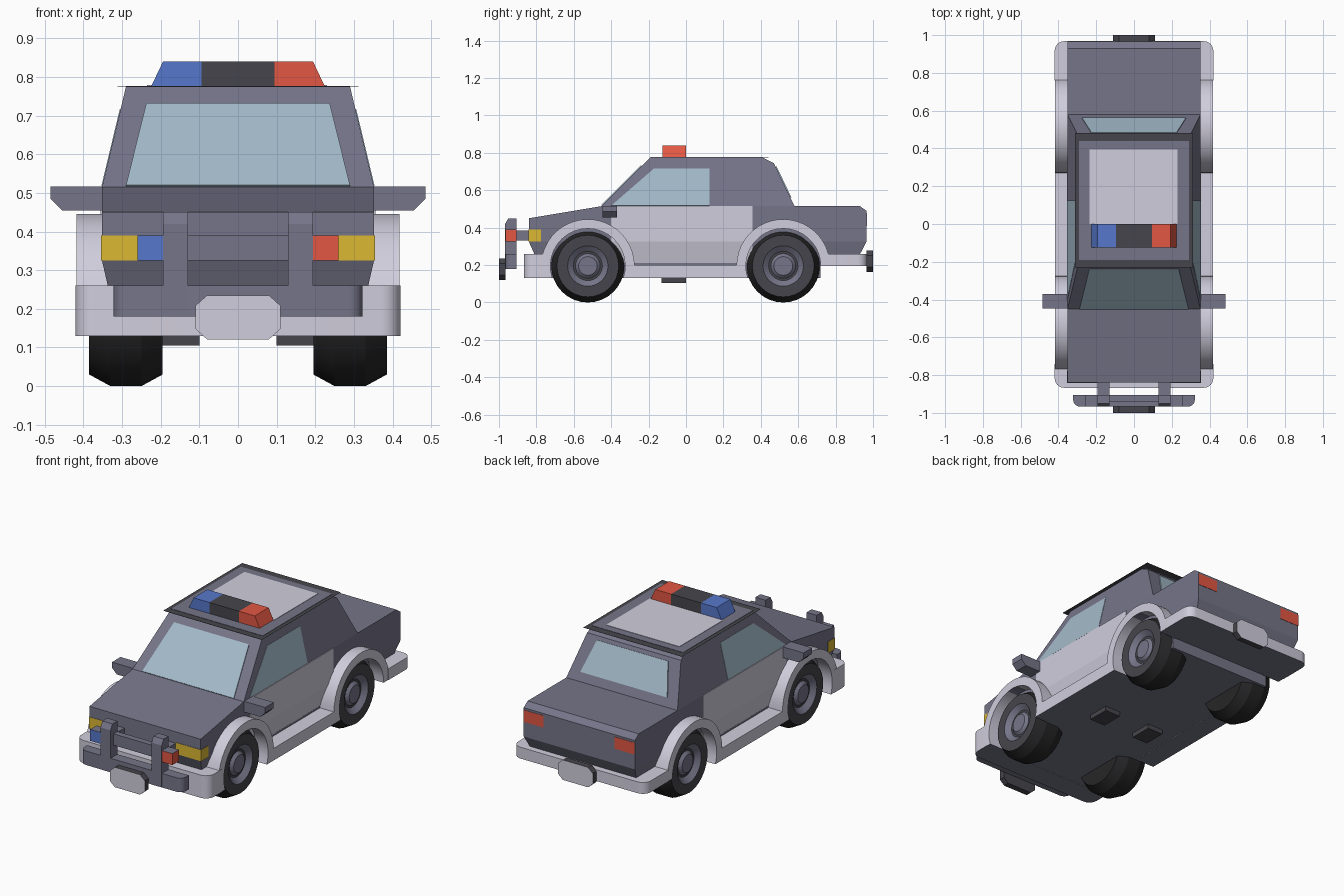
import bpy, bmesh, math
from mathutils import Vector

cube = bpy.data.objects.get("Cube")
if cube:
    bpy.data.objects.remove(cube)


def material(name, *rgb):
    lin = [((c / 255 + 0.055) / 1.055) ** 2.4 for c in rgb] + [1]
    m = bpy.data.materials.new(name)
    m.use_nodes = True
    m.diffuse_color = lin
    m.node_tree.nodes["Principled BSDF"].inputs["Base Color"].default_value = lin
    return m


BODY = material("slate_paint", 118, 117, 137)
LIGHT = material("pale_paint", 209, 206, 221)
GLASS = material("window_glass", 163, 186, 201)
DARK = material("charcoal", 70, 69, 76)
BLACK = material("tyre_black", 38, 38, 40)
YELLOW = material("headlight_yellow", 219, 184, 52)
RED = material("signal_red", 227, 87, 67)
BLUE = material("signal_blue", 86, 119, 203)


def finish(name, bm, *mats):
    bmesh.ops.recalc_face_normals(bm, faces=bm.faces)
    mesh = bpy.data.meshes.new(name)
    bm.to_mesh(mesh)
    bm.free()
    for m in mats:
        mesh.materials.append(m)
    ob = bpy.data.objects.new(name, mesh)
    bpy.context.collection.objects.link(ob)
    return ob


def paint(obs, mat, test):
    """Give a second colour to the faces whose normal passes the test."""
    for ob in obs:
        ob.data.materials.append(mat)
        for face in ob.data.polygons:
            if test(face.normal):
                face.material_index = 1


def prism(name, mat, pts, vec):
    """Polygon of 3D points pushed along a vector."""
    bm = bmesh.new()
    face = bm.faces.new([bm.verts.new(p) for p in pts])
    ext = bmesh.ops.extrude_face_region(bm, geom=[face], use_keep_orig=True)
    moved = [v for v in ext["geom"] if isinstance(v, bmesh.types.BMVert)]
    bmesh.ops.translate(bm, verts=moved, vec=vec)
    return [finish(name, bm, mat)]


def pair(name, mat, pts, vec):
    """Prism on the left side and its mirror on the right."""
    obs = []
    for side, s in (("left_", 1), ("right_", -1)):
        obs += prism(side + name, mat, [(s * x, y, z) for x, y, z in pts],
                     (s * vec[0], vec[1], vec[2]))
    return obs


def box(name, mat, x, y, z, make=prism):
    return make(name, mat, [(x[0], y[0], z[0]), (x[1], y[0], z[0]),
                            (x[1], y[1], z[0]), (x[0], y[1], z[0])], (0, 0, z[1] - z[0]))


def loft(name, mat, rings):
    """Stack of four-cornered rings: front y, front z, rear y, rear z, half width."""
    bm = bmesh.new()
    loops = [[bm.verts.new(p) for p in ((-w, yf, zf), (w, yf, zf), (w, yr, zr), (-w, yr, zr))]
             for yf, zf, yr, zr, w in rings]
    for a, b in zip(loops, loops[1:]):
        for i in range(4):
            j = (i + 1) % 4
            bm.faces.new((a[i], a[j], b[j], b[i]))
    bm.faces.new(loops[0])
    bm.faces.new(loops[-1])
    return finish(name, bm, mat)


def arc(cy, r, start, end, n=20, cz=.195):
    angles = [math.radians(start + (end - start) * i / n) for i in range(n + 1)]
    return [(cy + r * math.cos(a), cz + r * math.sin(a)) for a in angles]


AXLES = (-0.525, 0.52)

# Lower body and cabin
loft("lower_body", BODY, [(-.785, .2, .9, .2, .323), (-.84, .325, .965, .325, .352),
                          (-.84, .45, .965, .49, .352), (-.45, .515, .93, .515, .352)])
loft("cabin", BODY, [(-.45, .515, .58, .515, .352), (-.22, .745, .47, .745, .297),
                     (-.19, .775, .41, .775, .29)])
box("floor_front", BODY, (-.33, .33), (-.8, .72), (.132, .21))
box("floor_rear", BODY, (-.33, .33), (.7, .9), (.197, .22))
box("underbody_block", DARK, (.1, .2), (-.13, 0), (.105, .14), pair)


# Cabin glass, as thin plates lying on the sloped faces
def cabin_x(z):
    return .352 - .055 * (z - .515) / .23


def rear_y(z):
    return .58 - .11 * (z - .515) / .23


prism("windshield", GLASS, [(-.29, -.45, .517), (.29, -.45, .517),
                            (.237, -.237, .73), (-.237, -.237, .73)], (0, -.003, .003))
prism("rear_window", GLASS, [(s * w, rear_y(z), z) for s, w, z in
                             ((-1, .275, .56), (1, .275, .56), (1, .225, .725), (-1, .225, .725))],
      (0, .005, .002))
pair("side_window", GLASS, [(cabin_x(z), y, z) for y, z in
                            ((-.4, .517), (.125, .517), (.125, .717), (-.17, .717))], (.002, 0, .0005))

# Doors
pair("door_upper", LIGHT, [(.35, y, z) for y, z in
                           ((-.4, .325), (.355, .325), (.355, .515), (-.4, .515))], (.006, 0, 0))
pair("door_lower", LIGHT, [(.32, -.4, .19), (.32, .355, .19),
                           (.351, .355, .325), (.351, -.4, .325)], (.005, 0, 0))

# Wheel arches with rocker panel
skirt = [(-.8, .13), (-.8, .26)] + arc(AXLES[0], .25, 165, 1) + arc(AXLES[1], .25, 179, 15)
skirt += [(.85, .26), (.85, .195)] + arc(AXLES[1], .2, 0, 199) + arc(AXLES[0], .2, -19, 199)
arches = pair("arches_and_rocker", LIGHT, [(.3, y, z) for y, z in skirt], (.118, 0, 0))


# Rounded bars across the car; the sign of the outer edge picks front or rear
def crossbar(name, mat, width, outer, inner, r, z, height):
    d = 1 if outer > 0 else -1
    half = [(width, inner)] + arc(width - r, r, 0, d * 90, 6, outer - d * r)
    pts = half + [(-x, y) for x, y in reversed(half)]
    return prism(name, mat, [(x, y, z) for x, y in pts], (0, 0, height))


bumpers = crossbar("front_bumper", LIGHT, .42, -.867, -.74, .05, .13, .13)
bumpers += crossbar("rear_bumper", LIGHT, .42, .968, .76, .05, .195, .065)
push_base = crossbar("push_bar_base", BODY, .322, -.966, -.905, .035, .18, .08)
paint(arches + bumpers, BODY, lambda n: n.z < -.99)

# Blank number plates, pale on the outward face only
for name, y, z, d in (("front_plate", -1, .178, -1), ("rear_plate", .965, .22, 1)):
    outline = [(.11, .03), (.08, .057), (-.08, .057), (-.11, .03),
               (-.11, -.03), (-.08, -.057), (.08, -.057), (.11, -.03)]
    plate = prism(name, DARK, [(x, y, z + h) for x, h in outline], (0, .035, 0))
    paint(plate, LIGHT, lambda n: n.y * d > .9)

# Push bar
pair("push_bar_upright", BODY, [(.13, y, z) for y, z in
                                ((-.967, .18), (-.967, .42), (-.95, .45), (-.905, .45), (-.905, .18))],
     (.064, 0, 0))
box("push_bar_arm", BODY, (.13, .194), (-.91, -.82), (.33, .385), pair)
box("push_bar_rail", BODY, (-.13, .13), (-.94, -.905), (.325, .39))

# Front lamps: coloured on the front and outer sides, painted elsewhere
lamps = box("left_push_bar_lamp", RED, (.194, .26), (-.965, -.905), (.325, .39))
lamps += box("right_push_bar_lamp", BLUE, (-.26, -.194), (-.965, -.905), (.325, .39))
lamps += box("headlight", YELLOW, (.194, .355), (-.842, -.775), (.325, .39), pair)
paint(lamps, BODY, lambda n: abs(n.z) > .5 or n.y > .5)

# Tail lamps: coloured on the rear face
tails = box("tail_light", RED, (.225, .351), (.96, .967), (.41, .478), pair)
paint(tails, BODY, lambda n: n.y < .5)

# Wing mirrors
pair("mirror", BODY, [(x, -.447, z) for x, z in
                      ((.33, .455), (.455, .455), (.485, .485), (.485, .517), (.33, .517))], (0, .077, 0))

# Roof rim, skin and pale panel
box("roof_rim", DARK, (-.312, .312), (-.23, .483), (.7745, .7752))
box("roof_skin", BODY, (-.29, .29), (-.19, .44), (.7745, .777))
box("roof_panel", LIGHT, (-.235, .23), (0, .395), (.776, .779))

# Roof light bar in three sections
for name, mat, b0, b1, t0, t1 in (("beacon_right", BLUE, -.225, -.094, -.194, -.094),
                                  ("beacon_centre", DARK, -.094, .094, -.094, .094),
                                  ("beacon_left", RED, .094, .225, .094, .194)):
    prism(name, mat, [(b0, -.125, .775), (b1, -.125, .775),
                      (t1, -.125, .84), (t0, -.125, .84)], (0, .125, 0))


# Wheels: turned profile of (x, radius), with a material for each band
PROFILE = [(.195, 0), (.195, .165), (.25, .195), (.33, .195), (.385, .165),
           (.385, .108), (.36, .078), (.36, .066), (.375, .05), (.375, 0)]
BANDS = [0, 0, 0, 0, 1, 2, 1, 2, 2]


def wheel(name, s, y, n=32):
    bm = bmesh.new()
    centre = Vector((0, y, .195))
    rings = []
    for x, r in PROFILE:
        rings.append([bm.verts.new(centre + Vector((s * x, r * math.cos(a), r * math.sin(a))))
                      for a in (2 * math.pi * i / n for i in range(n))])
    for a, b, band in zip(rings, rings[1:], BANDS):
        for i in range(n):
            j = (i + 1) % n
            bm.faces.new((a[i], a[j], b[j], b[i])).material_index = band
    bmesh.ops.remove_doubles(bm, verts=bm.verts, dist=1e-5)
    return finish(name, bm, BLACK, DARK, BODY)


rounded = [wheel(f"{end}_{side}_wheel", s, y)
           for end, y in zip(("front", "rear"), AXLES) for side, s in (("left", 1), ("right", -1))]
rounded += arches + bumpers + push_base

# Smooth the turned and rounded parts
bpy.ops.object.select_all(action="DESELECT")
for ob in rounded:
    ob.select_set(True)
bpy.context.view_layer.objects.active = rounded[0]
bpy.ops.object.shade_smooth_by_angle(angle=math.radians(25))
